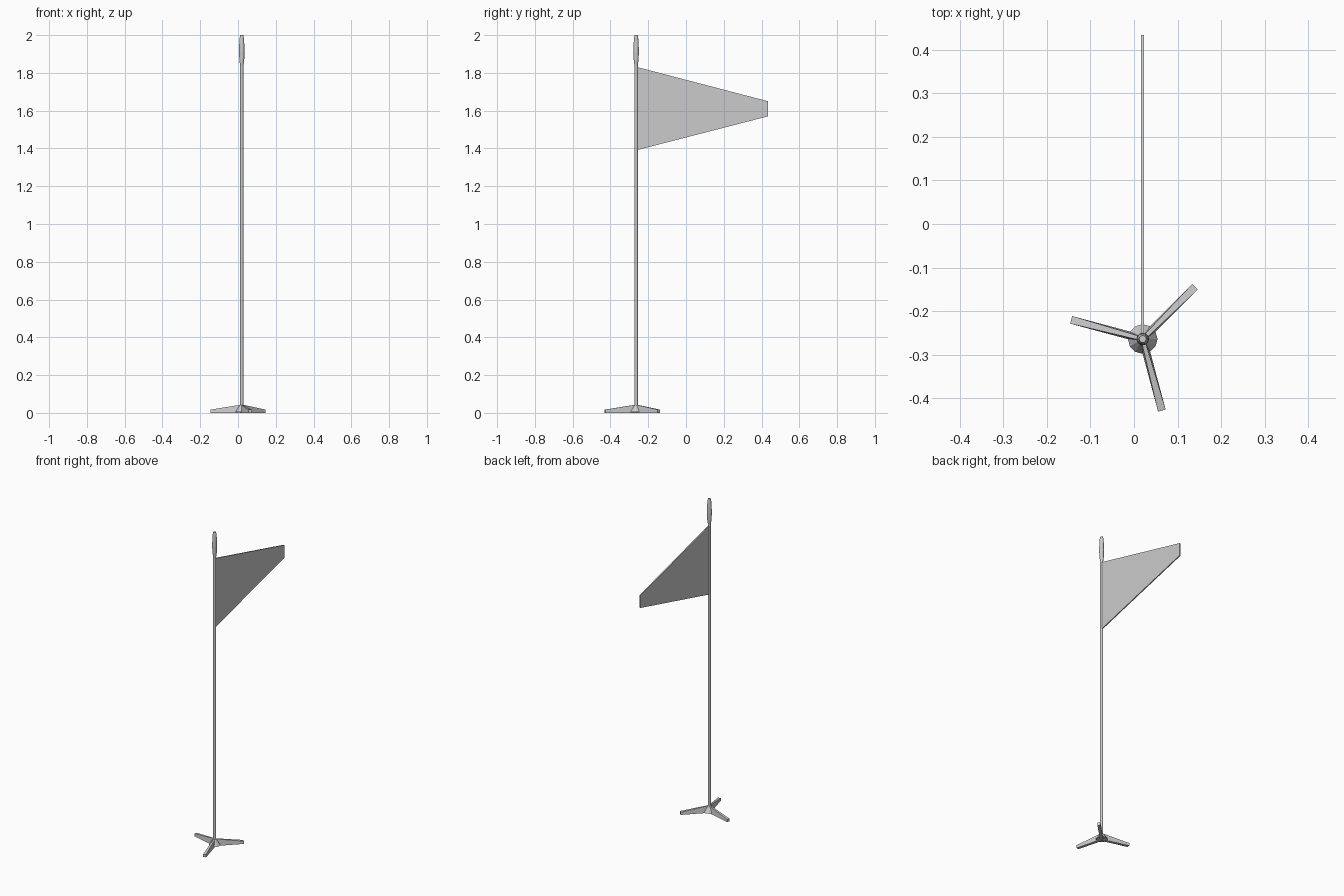
import bpy
from math import sin, cos, radians, pi

if "Cube" in bpy.data.objects:
    bpy.data.objects.remove(bpy.data.objects["Cube"])

PX, PY = 0.02, -0.264  # pole axis


def make(name, verts, faces):
    me = bpy.data.meshes.new(name)
    me.from_pydata(verts, [], faces)
    ob = bpy.data.objects.new(name, me)
    bpy.context.collection.objects.link(ob)
    ob.location = (PX, PY, 0)
    return ob


def lathe(name, profile, n=12):
    # Closed turned solid from (radius, height) pairs
    verts = [(r * cos(2 * pi * i / n), r * sin(2 * pi * i / n), z)
             for r, z in profile for i in range(n)]
    faces = [(k * n + i, k * n + (i + 1) % n, (k + 1) * n + (i + 1) % n, (k + 1) * n + i)
             for k in range(len(profile) - 1) for i in range(n)]
    last = (len(profile) - 1) * n
    faces += [tuple(reversed(range(n))), tuple(range(last, last + n))]
    return make(name, verts, faces)


BOX = [(3, 2, 1, 0), (4, 5, 6, 7), (0, 1, 5, 4), (1, 2, 6, 5), (2, 3, 7, 6), (3, 0, 4, 7)]

# Pole, finial and base cone
lathe("pole", [(0.009, 0.01), (0.009, 1.86)])
lathe("finial", [(0.009, 1.84), (0.013, 1.87), (0.0145, 1.91), (0.0135, 1.95),
                 (0.011, 1.985), (0.008, 2.0)])
lathe("base_cone", [(0.034, 0.005), (0.010, 0.042)])

# Three tapered feet, lower toward the tip and narrower on top at the hub
for i, a in enumerate((45, 165, 285)):
    foot = make(f"foot_{i + 1}",
                [(0, -0.009, 0), (0.17, -0.009, 0), (0.17, 0.009, 0), (0, 0.009, 0),
                 (0, -0.004, 0.044), (0.17, -0.009, 0.017), (0.17, 0.009, 0.017), (0, 0.004, 0.044)],
                BOX)
    foot.rotation_euler.z = radians(a)

# Tapering pennant
t = 0.0035
outline = [(0.0, 1.39), (0.698, 1.57), (0.698, 1.65), (0.0, 1.832)]
make("pennant", [(t, y, z) for y, z in outline] + [(-t, y, z) for y, z in outline],
     [(0, 1, 2, 3), (7, 6, 5, 4), (0, 4, 5, 1), (1, 5, 6, 2), (2, 6, 7, 3), (3, 7, 4, 0)])
